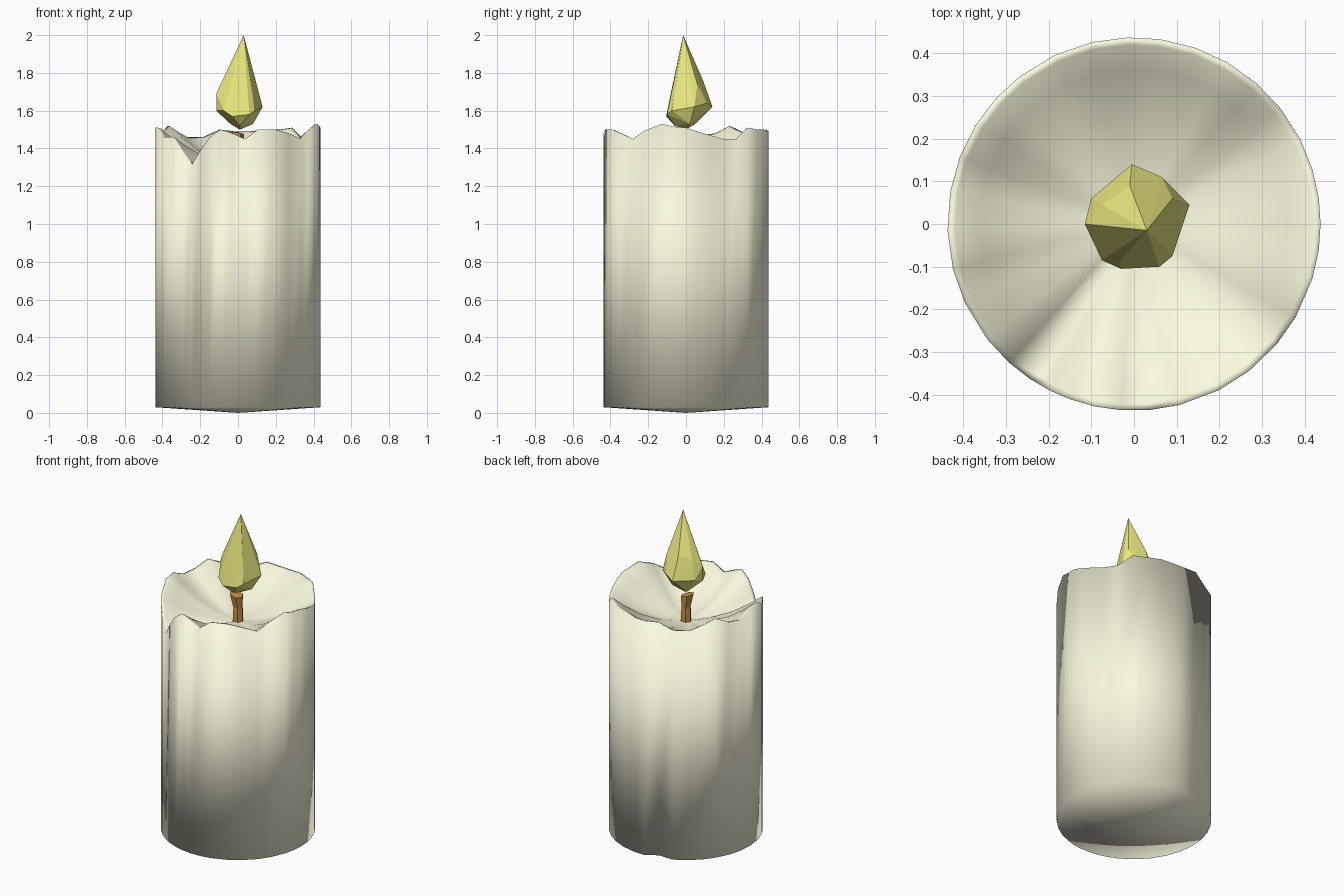
import bpy, bmesh
from math import sin, cos, radians, pi
from mathutils import Vector

if "Cube" in bpy.data.objects:
    bpy.data.objects.remove(bpy.data.objects["Cube"])


def finish(name, bm, color, smooth):
    bmesh.ops.recalc_face_normals(bm, faces=bm.faces)
    for f in bm.faces:
        f.smooth = smooth
    me = bpy.data.meshes.new(name)
    bm.to_mesh(me)
    bm.free()
    mat = bpy.data.materials.new(name + "_colour")
    mat.diffuse_color = (*color, 1)
    mat.use_nodes = True
    mat.node_tree.nodes["Principled BSDF"].inputs["Base Color"].default_value = mat.diffuse_color
    me.materials.append(mat)
    ob = bpy.data.objects.new(name, me)
    bpy.context.collection.objects.link(ob)
    return ob


def loft(bm, rings, start=None, end=None):
    """Skin rings of points; optional fan tips close the ends."""
    vr = [[bm.verts.new(p) for p in r] for r in rings]
    n = len(vr[0])
    for a, b in zip(vr, vr[1:]):
        for i in range(n):
            j = (i + 1) % n
            bm.faces.new((a[i], a[j], b[j], b[i]))
    for ring, tip in ((vr[0], start), (vr[-1], end)):
        if tip:
            t = bm.verts.new(tip)
            for i in range(n):
                bm.faces.new((ring[i], ring[(i + 1) % n], t))


# Wax body: uneven melted rim given as (angle, height)
rim = [(0, 1.51), (8, 1.49), (17, 1.47), (27, 1.45), (38, 1.45), (49, 1.51),
       (60, 1.50), (71, 1.50), (82, 1.49), (92, 1.49), (103, 1.50), (115, 1.46),
       (128, 1.46), (138, 1.49), (148, 1.52), (159, 1.48), (170, 1.47),
       (182, 1.51), (194, 1.51), (205, 1.46), (218, 1.46), (228, 1.38),
       (236, 1.315), (243, 1.39), (250, 1.46), (258, 1.50), (266, 1.48),
       (275, 1.45), (284, 1.50), (297, 1.50), (308, 1.48), (320, 1.45),
       (330, 1.495), (343, 1.53), (352, 1.515)]
R, BOWL = 0.437, 1.32


def ring(r, height):
    return [(r * cos(radians(a)), r * sin(radians(a)), height(z)) for a, z in rim]


bm = bmesh.new()
rings = [ring(R, lambda z: 0.03), ring(R, lambda z: z)]
for r in (0.42, 0.36, 0.26, 0.14):
    rings.append(ring(r, lambda z: BOWL + (z - 0.005 - BOWL) * (r / 0.42) ** 2))
# small dent at the back of the foot
k = [a for a, _ in rim].index(103)
x, y, z = rings[0][k]
rings[0][k] = (x * 0.92, y * 0.92, z)
loft(bm, rings, (0, 0, 0), (0, 0, BOWL))
finish("wax_body", bm, (0.96, 0.945, 0.73), True)

# Wick: six-sided, flaring and leaning at the top
bm = bmesh.new()
sections = [(0, 0, 1.30, 0.034), (0, 0, 1.41, 0.029), (-0.008, -0.004, 1.485, 0.04)]
loft(bm, [[(cx + r * cos(i * pi / 3), cy + r * sin(i * pi / 3),
            z - 0.25 * (z > 1.45) * r * cos(i * pi / 3)) for i in range(6)]
          for cx, cy, z, r in sections], (0, 0, 1.30), (-0.008, -0.004, 1.487))
finish("wick", bm, (0.58, 0.29, 0.06), False)

# Flame: faceted teardrop as a convex hull of a few points
points = [(0.03, -0.015, 2.0), (0.01, 0.0, 1.5),
          (0.09, 0.06, 1.74), (-0.01, 0.09, 1.76), (-0.075, 0.045, 1.74),
          (-0.03, -0.085, 1.67), (0.08, -0.06, 1.68),
          (-0.115, 0.0, 1.69), (-0.005, 0.14, 1.62), (0.065, 0.11, 1.64),
          (0.13, 0.045, 1.62), (0.09, -0.075, 1.60), (0.06, -0.1, 1.58),
          (-0.03, -0.105, 1.57), (-0.075, -0.085, 1.60), (-0.115, 0.0, 1.60),
          (-0.1, 0.06, 1.62),
          (0.08, 0.02, 1.53), (-0.04, 0.05, 1.53), (0.01, -0.06, 1.52)]
bm = bmesh.new()
for p in points:
    bm.verts.new(Vector(p))
bmesh.ops.convex_hull(bm, input=bm.verts)
bmesh.ops.delete(bm, geom=[v for v in bm.verts if not v.link_faces], context='VERTS')
finish("flame", bm, (0.85, 0.83, 0.22), False)
